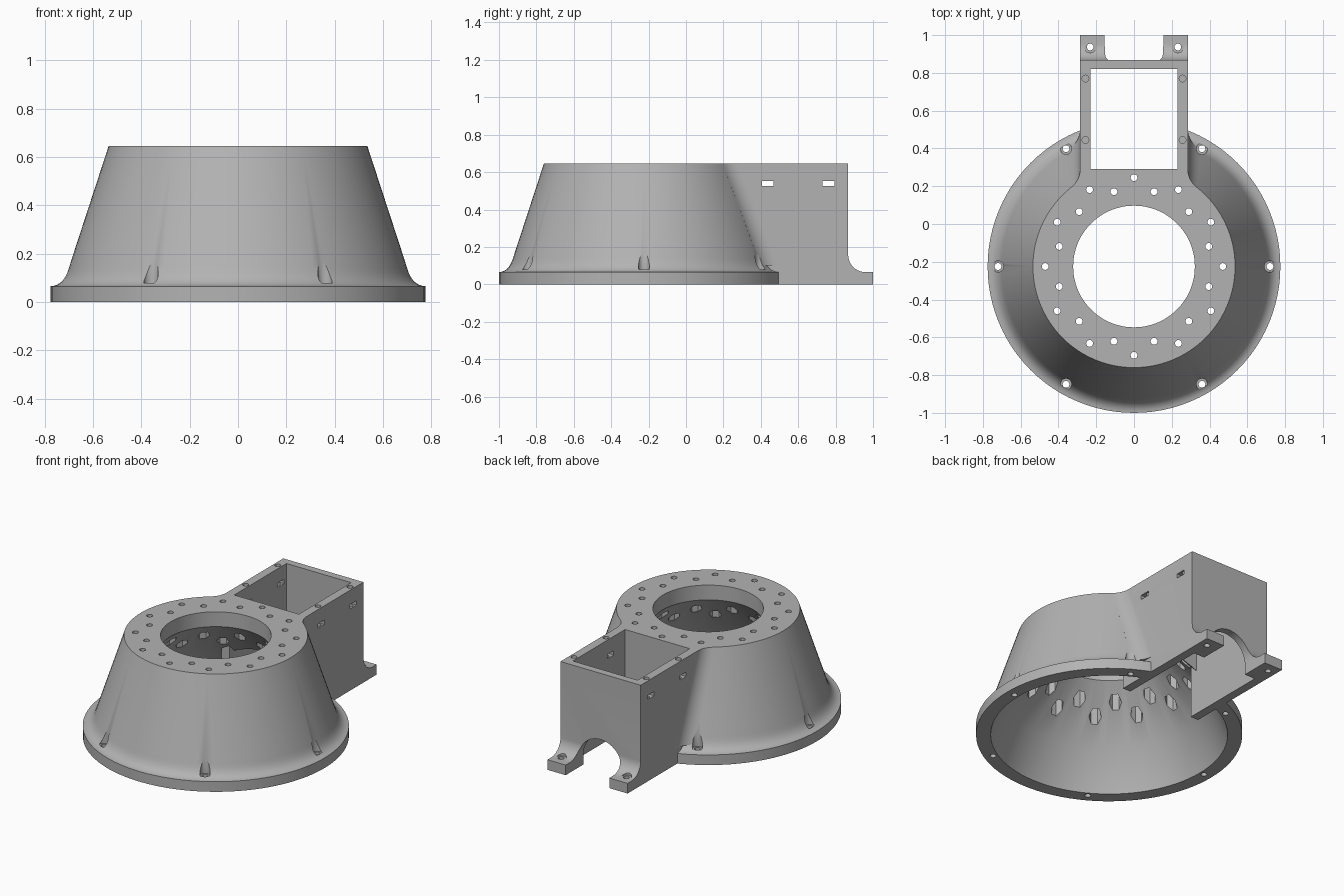
import bpy, bmesh, math
from mathutils import Vector

if "Cube" in bpy.data.objects:
    bpy.data.objects.remove(bpy.data.objects["Cube"])

CY, TOP = -0.225, 0.645          # cone axis position in y, overall height
grey = bpy.data.materials.new("plain grey")
grey.diffuse_color = (0.45, 0.45, 0.45, 1)
grey.use_nodes = True
grey.node_tree.nodes["Principled BSDF"].inputs["Base Color"].default_value = grey.diffuse_color


def finish(name, bm):
    bmesh.ops.recalc_face_normals(bm, faces=bm.faces)
    me = bpy.data.meshes.new(name)
    bm.to_mesh(me)
    bm.free()
    ob = bpy.data.objects.new(name, me)
    bpy.context.collection.objects.link(ob)
    me.materials.append(grey)
    return ob


def loft(bm, rings, closed=False):
    """Skin equal-length rings of points; cap the ends unless the loop closes."""
    vs = [[bm.verts.new(p) for p in r] for r in rings]
    n = len(vs[0])
    for i in range(len(vs) if closed else len(vs) - 1):
        a, b = vs[i], vs[(i + 1) % len(vs)]
        for j in range(n):
            k = (j + 1) % n
            bm.faces.new((a[j], a[k], b[k], b[j]))
    if not closed:
        bm.faces.new(vs[0])
        bm.faces.new(vs[-1])


def box(bm, x0, x1, y0, y1, z0, z1):
    loft(bm, [[(x0, y0, z), (x1, y0, z), (x1, y1, z), (x0, y1, z)] for z in (z0, z1)])


def drill(bm, x, y, r, z0, z1, n=20, turn=0.0):
    ang = [turn + 2 * math.pi * i / n for i in range(n)]
    loft(bm, [[(x + r * math.cos(a), y + r * math.sin(a), z) for a in ang] for z in (z0, z1)])


def combine(ob, bm, op):
    """Boolean a temporary mesh into ob, then drop the temporary object."""
    tool = finish("helper", bm)
    tool.hide_render = True
    m = ob.modifiers.new("bool", 'BOOLEAN')
    m.operation, m.solver, m.object = op, 'EXACT', tool
    dg = bpy.context.evaluated_depsgraph_get()
    dg.update()
    me = bpy.data.meshes.new_from_object(ob.evaluated_get(dg))
    ob.modifiers.clear()
    ob.data = me
    bpy.data.objects.remove(tool)


def cone_r(z):
    return 0.535 + 0.327 * (TOP - z)


# Conical shell: base flange, curved foot, tapered wall, thick sloped underside
p0, p1, p2 = Vector((0.775, 0.065)), Vector((0.722, 0.067)), Vector((0.70, 0.14))
profile = [(0.69, 0), (0.775, 0)]
for i in range(9):
    t = i / 8
    profile.append(tuple(p0 * (1 - t) ** 2 + p1 * 2 * t * (1 - t) + p2 * t * t))
profile += [(0.535, TOP), (0.322, TOP), (0.322, 0.55), (0.60, 0.25)]
bm = bmesh.new()
N = 96
loft(bm, [[(r * math.cos(a), CY + r * math.sin(a), z) for r, z in profile]
          for a in (2 * math.pi * i / N for i in range(N))], closed=True)
housing = finish("housing", bm)

# Rear box with curved mounting feet, profile extruded across x
side = [(0.24, 0), (1, 0), (1, 0.065)]
for i in range(11):
    a = math.radians(270 - 9 * i)
    side.append((0.96 + 0.093 * math.cos(a), 0.158 + 0.093 * math.sin(a)))
side += [(0.867, TOP), (0.24, TOP)]
bm = bmesh.new()
loft(bm, [[(x, y, z) for y, z in side] for x in (-0.285, 0.285)])
rear = finish("rear_box", bm)
bm = bmesh.new()
box(bm, -0.23, 0.23, 0.1, 0.5, -0.1, 0.5)
combine(rear, bm, 'DIFFERENCE')
bm = bmesh.new()
bm.from_mesh(rear.data)
bpy.data.objects.remove(rear)
combine(housing, bm, 'UNION')

# Blended corners where the box meets the cone
F = 0.12
bm = bmesh.new()
for s in (-1, 1):
    rings = []
    for k in range(9):
        z = 0.1 + (TOP - 0.1) * k / 8
        R = cone_r(z)
        cx = 0.285 + F
        dy = math.sqrt((R + F) ** 2 - cx ** 2)
        end = math.atan2(-dy, -cx) + 2 * math.pi
        ring = []
        for i in range(9):
            a = math.pi + (end - math.pi) * i / 8
            ring.append((s * (cx + F * math.cos(a)), CY + dy + F * math.sin(a), z))
        q = (R - 0.03) / (R + F)
        ring.append((s * cx * q, CY + dy * q, z))
        ring.append((s * 0.26, CY + math.sqrt((R - 0.03) ** 2 - 0.26 ** 2), z))
        ring.append((s * 0.26, CY + dy, z))
        rings.append(ring)
    loft(bm, rings)
combine(housing, bm, 'UNION')

# Rectangular shaft through the box
bm = bmesh.new()
box(bm, -0.23, 0.23, 0.29, 0.82, -0.1, 0.8)
combine(housing, bm, 'DIFFERENCE')

# Arched opening in the back wall between the feet
arch = [(-0.155, -0.1), (0.155, -0.1)]
arch += [(0.155 * math.cos(math.pi * i / 24), 0.065 + 0.155 * math.sin(math.pi * i / 24))
         for i in range(25)]
bm = bmesh.new()
loft(bm, [[(x, y, z) for x, z in arch] for y in (0.75, 1.1)])
combine(housing, bm, 'DIFFERENCE')

# Bolt positions
ring_bolts = []
for i in range(24):
    a = math.radians(15 * i)
    r = 0.41 if i % 2 else 0.47
    ring_bolts.append((r * math.cos(a), CY + r * math.sin(a), a))
base_bolts = [(0.72 * math.cos(math.radians(60 * i)), CY + 0.72 * math.sin(math.radians(60 * i)))
              for i in range(6)]
foot_bolts = [(s * 0.232, 0.937) for s in (-1, 1)]

# Nut pockets under the top ring, screw recesses on the flange and feet, side nut slots
bm = bmesh.new()
for x, y, a in ring_bolts:
    drill(bm, x, y, 0.037, 0.24, 0.59, 6, a + math.pi / 6)
for x, y in base_bolts:
    drill(bm, x, y, 0.03, 0.078, 0.3)
for x, y in foot_bolts:
    drill(bm, x, y, 0.031, 0.066, 0.3)
for y in (0.437, 0.762):
    box(bm, -0.4, 0.4, y - 0.032, y + 0.032, 0.525, 0.553)
combine(housing, bm, 'DIFFERENCE')

# Screw holes
bm = bmesh.new()
for x, y, a in ring_bolts:
    drill(bm, x, y, 0.018, 0.5, 0.7)
for x, y in base_bolts + foot_bolts:
    drill(bm, x, y, 0.018, -0.1, 0.12)
for s in (-1, 1):
    for y in (0.445, 0.77):
        drill(bm, s * 0.257, y, 0.018, 0.48, 0.7)
combine(housing, bm, 'DIFFERENCE')

# Smooth curved surfaces, keep hard edges
bpy.context.view_layer.objects.active = housing
housing.select_set(True)
bpy.ops.object.shade_smooth_by_angle(angle=math.radians(25))
